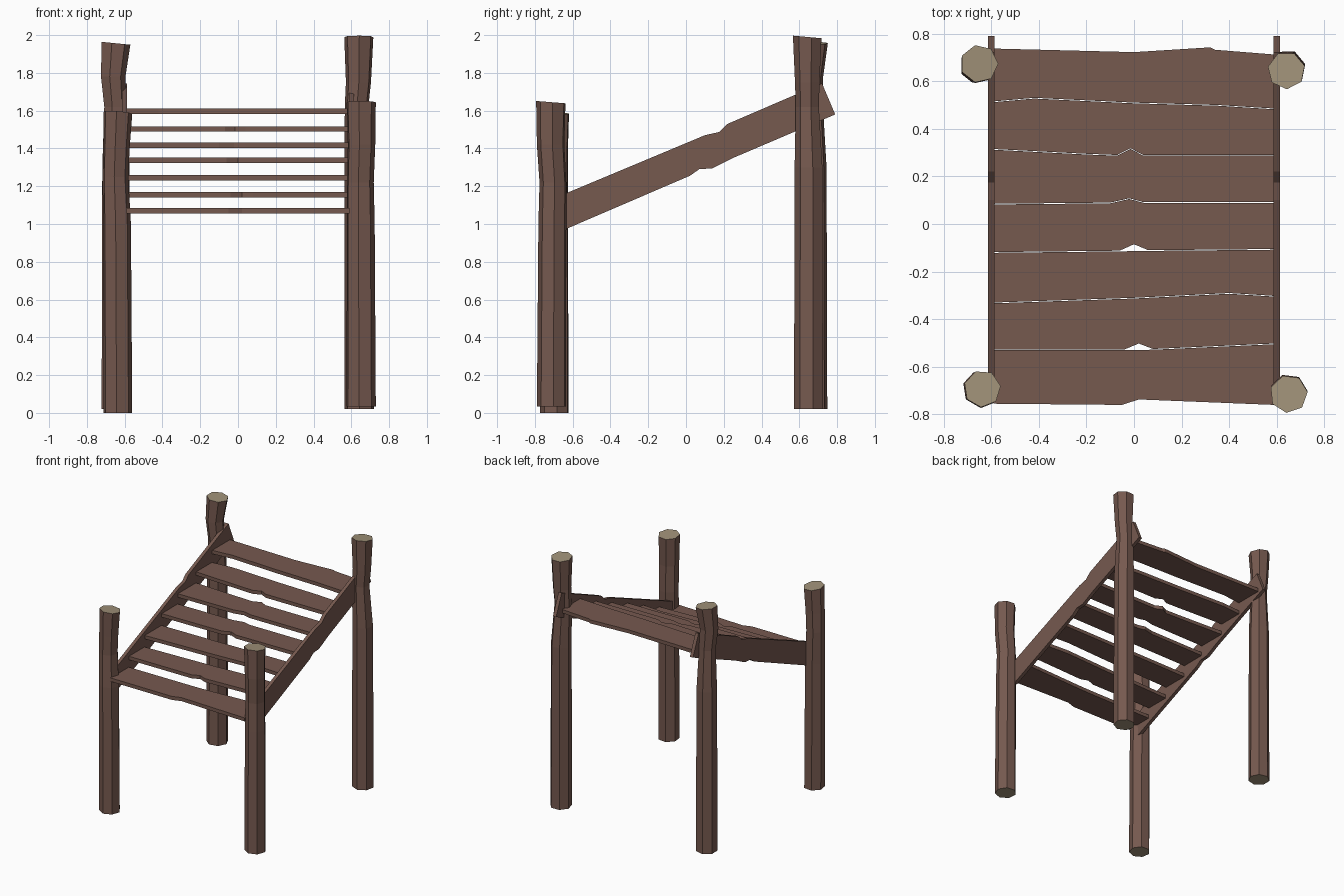
import bpy, bmesh, math
from mathutils import Vector

if "Cube" in bpy.data.objects:
    bpy.data.objects.remove(bpy.data.objects["Cube"])


def material(name, rgb):
    m = bpy.data.materials.new(name)
    m.diffuse_color = (*rgb, 1)
    m.use_nodes = True
    m.node_tree.nodes["Principled BSDF"].inputs["Base Color"].default_value = m.diffuse_color
    return m


BARK = material("brown_wood", (0.18, 0.10, 0.078))
CUT = material("cut_wood", (0.35, 0.285, 0.19))


def finish(bm, name, mats):
    bmesh.ops.recalc_face_normals(bm, faces=bm.faces[:])
    me = bpy.data.meshes.new(name)
    bm.to_mesh(me)
    bm.free()
    for m in mats:
        me.materials.append(m)
    ob = bpy.data.objects.new(name, me)
    bpy.context.collection.objects.link(ob)
    return ob


def prism(name, outline, offset):
    """Extrude a closed outline by an offset vector."""
    bm = bmesh.new()
    face = bm.faces.new([bm.verts.new(p) for p in outline])
    new = bmesh.ops.extrude_face_region(bm, geom=[face])["geom"]
    bmesh.ops.translate(bm, vec=Vector(offset),
                        verts=[v for v in new if isinstance(v, bmesh.types.BMVert)])
    return finish(bm, name, [BARK])


def post(name, rings, turn, tilt, sides=7):
    """Loft seven-sided rings (x, y, z, radius); the top is tilted slightly."""
    bm = bmesh.new()
    loops = []
    for k, (x, y, z, r) in enumerate(rings):
        loop = []
        for i in range(sides):
            a = turn + 2 * math.pi * i / sides
            dx, dy = r * math.cos(a), r * math.sin(a)
            dz = tilt[0] * dx + tilt[1] * dy if k == len(rings) - 1 else 0
            loop.append(bm.verts.new((x + dx, y + dy, z + dz)))
        loops.append(loop)
    for a, b in zip(loops, loops[1:]):
        for i in range(sides):
            j = (i + 1) % sides
            bm.faces.new((a[i], a[j], b[j], b[i]))
    for loop in (loops[0], loops[-1]):
        bm.faces.new(loop).material_index = 1
    return finish(bm, name, [BARK, CUT])


# Four rough posts with a slimmer, slightly bent neck
post("front_left_post", [(-0.637, -0.695, 0, .078), (-0.642, -0.695, 1.0, .076),
     (-0.65, -0.69, 1.25, .07), (-0.645, -0.692, 1.40, .072),
     (-0.637, -0.692, 1.59, .078)], 0.15, (-0.08, -0.1))
post("front_right_post", [(0.65, -0.71, 0.035, .08), (0.648, -0.706, 1.0, .076),
     (0.646, -0.703, 1.22, .073), (0.652, -0.715, 1.42, .075),
     (0.65, -0.714, 1.645, .08)], 0.1, (0, -0.08))
post("back_left_post", [(-0.65, 0.67, 0.02, .08), (-0.65, 0.67, 1.3, .076),
     (-0.652, 0.665, 1.62, .062), (-0.664, 0.66, 1.78, .068),
     (-0.65, 0.673, 1.957, .08)], 0.0, (-0.1, 0.0))
post("back_right_post", [(0.642, 0.652, 0.02, .08), (0.64, 0.652, 1.3, .077),
     (0.628, 0.645, 1.62, .064), (0.638, 0.645, 1.75, .068),
     (0.64, 0.645, 1.99, .079)], 0.25, (0, -0.09))

# Sloping side rails, nicked near the middle
RAIL = [(-0.655, 0.965), (0.02, 1.255), (0.07, 1.29), (0.14, 1.295), (0.25, 1.35),
        (0.79, 1.58), (0.72, 1.745), (0.22, 1.53), (0.175, 1.487), (0.10, 1.47),
        (-0.725, 1.125)]
for side, s in (("left", -1), ("right", 1)):
    prism(side + "_rail", [(s * 0.587, y, z) for y, z in RAIL], (s * 0.027, 0, 0))

# Long edges of the seven steps, running left to right
EDGES = [
    [(-.59, -.755), (-.05, -.76), (.02, -.737), (.59, -.76)],
    [(-.59, -.527), (-.04, -.527), (.02, -.502), (.08, -.525), (.59, -.502)],
    [(-.59, -.33), (0, -.31), (.4, -.29), (.59, -.302)],
    [(-.59, -.118), (-.06, -.112), (0, -.085), (.06, -.11), (.59, -.105)],
    [(-.59, .085), (-.1, .09), (-.02, .108), (.04, .092), (.59, .092)],
    [(-.59, .315), (-.2, .295), (-.07, .29), (-.015, .318), (.04, .29), (.59, .29)],
    [(-.59, .515), (-.42, .53), (0, .51), (.35, .50), (.59, .485)],
    [(-.59, .74), (0, .725), (.32, .745), (.34, .735), (.59, .715)],
]
HEIGHTS = [1.07, 1.155, 1.245, 1.337, 1.417, 1.503, 1.597]

# Level steps, climbing from front to back
for i, z in enumerate(HEIGHTS):
    front = [(x, y, z - 0.014) for x, y in EDGES[i]]
    back = [(x, y - 0.003, z - 0.014) for x, y in EDGES[i + 1]]
    if i in (0, 2):  # straight back edge leaves a small gap in the middle
        back = [p for p in back if abs(p[0]) > 0.03]
    prism(f"step_{i + 1}", front + back[::-1], (0, 0, 0.028))
